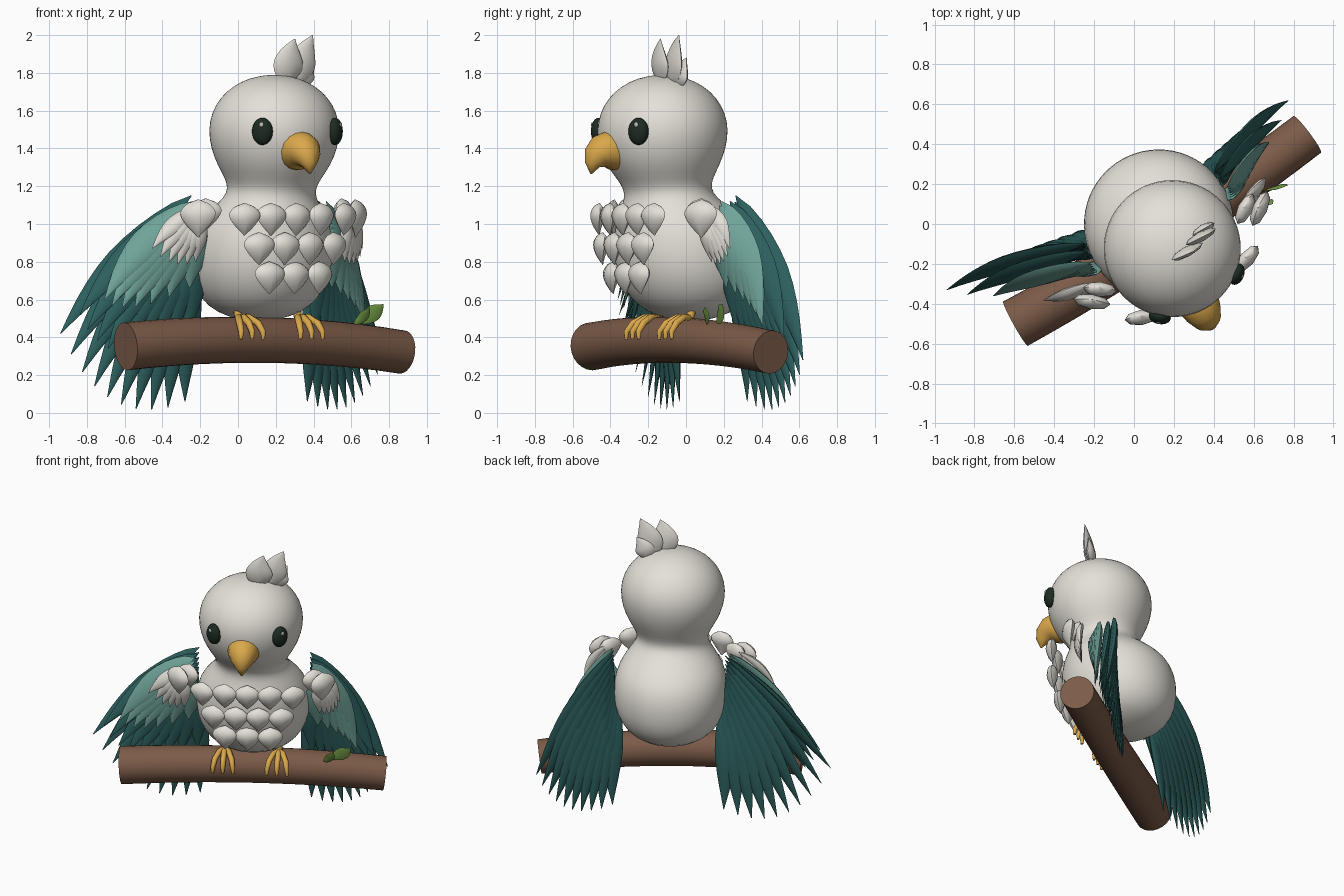
import bpy, bmesh, math
from mathutils import Vector as V, Matrix

cube = bpy.data.objects.get("Cube")
if cube:
    bpy.data.objects.remove(cube, do_unlink=True)

# The bird is built facing -y, then the whole set is turned on its perch
ROOT = Matrix.Translation((0.14, -0.03, 0)) @ Matrix.Rotation(math.radians(29), 4, 'Z')


def material(name, rgb):
    m = bpy.data.materials.new(name)
    m.use_nodes = True
    m.diffuse_color = (*rgb, 1)
    bsdf = next(n for n in m.node_tree.nodes if n.type == 'BSDF_PRINCIPLED')
    bsdf.inputs["Base Color"].default_value = (*rgb, 1)
    bsdf.inputs["Roughness"].default_value = 0.8
    return m


CREAM = material("cream plumage", (0.78, 0.75, 0.69))
DARK = material("dark teal", (0.025, 0.115, 0.11))
LIGHT = material("light teal", (0.16, 0.37, 0.32))
GOLD = material("golden beak", (0.70, 0.39, 0.07))
BLACK = material("eye black", (0.012, 0.024, 0.016))
GLINT = material("eye glint", (0.5, 0.5, 0.48))
WOOD = material("brown wood", (0.20, 0.105, 0.065))
GREEN = material("leaf green", (0.17, 0.32, 0.06))


def finish(name, bm, mat, angle=40):
    bmesh.ops.recalc_face_normals(bm, faces=bm.faces)
    mesh = bpy.data.meshes.new(name)
    bm.to_mesh(mesh)
    bm.free()
    mesh.materials.append(mat)
    ob = bpy.data.objects.new(name, mesh)
    bpy.context.collection.objects.link(ob)
    ob.matrix_world = ROOT
    bpy.ops.object.select_all(action='DESELECT')
    ob.select_set(True)
    bpy.context.view_layer.objects.active = ob
    bpy.ops.object.shade_smooth_by_angle(angle=math.radians(angle))
    return ob


def loft(bm, rings, sides):
    """Skin a list of (centre, axis_a, axis_b) ellipses and cap the ends."""
    loops = []
    for c, a, b in rings:
        angles = [2 * math.pi * k / sides for k in range(sides)]
        loops.append([bm.verts.new(c + a * math.cos(t) + b * math.sin(t)) for t in angles])
    for p, q in zip(loops, loops[1:]):
        for k in range(sides):
            j = (k + 1) % sides
            bm.faces.new((p[k], p[j], q[j], q[k]))
    bm.faces.new(loops[0])
    bm.faces.new(loops[-1])


def tube(bm, points, radii, sides, side_axis=V((1, 0, 0))):
    rings = []
    for i, p in enumerate(points):
        d = (points[min(i + 1, len(points) - 1)] - points[max(i - 1, 0)]).normalized()
        a = (side_axis - d * side_axis.dot(d)).normalized()
        rings.append((p, a * radii[i], d.cross(a) * radii[i]))
    loft(bm, rings, sides)


def bezier(a, b, c, t):
    return a * (1 - t) ** 2 + b * 2 * t * (1 - t) + c * t * t


def feather(bm, base, ctrl, tip, half, thick, normal, peak=0.6, steps=10):
    """Pointed blade along a curve, lens shaped in section."""
    rings = []
    for i in range(steps + 1):
        t = i / steps
        if t < peak:
            w = math.sin(math.pi / 2 * t / peak) ** 0.6
        else:
            w = 1 - ((t - peak) / (1 - peak)) ** 1.5
        w = max(w, 0.03)
        d = ((ctrl - base) * (1 - t) + (tip - ctrl) * t).normalized()
        side = d.cross(normal).normalized()
        rings.append((bezier(base, ctrl, tip, t), side * half * w, side.cross(d) * thick * w))
    loft(bm, rings, 8)


# Body and head: one lathed skin, (height, radius, backward shift)
profile = [(0.485, 0.02, 0.06), (0.492, 0.10, 0.06), (0.53, 0.225, 0.06), (0.60, 0.31, 0.055),
           (0.70, 0.362, 0.045), (0.80, 0.38, 0.033), (0.90, 0.378, 0.025), (1.0, 0.352, 0.008),
           (1.08, 0.295, -0.025), (1.14, 0.243, -0.06), (1.19, 0.233, -0.08), (1.24, 0.255, -0.095),
           (1.31, 0.30, -0.105), (1.40, 0.337, -0.107), (1.50, 0.351, -0.107), (1.59, 0.333, -0.107),
           (1.67, 0.287, -0.107), (1.73, 0.22, -0.107), (1.775, 0.13, -0.107), (1.79, 0.03, -0.107)]
bm = bmesh.new()
loft(bm, [(V((0, y, z)), V((r, 0, 0)), V((0, r, 0))) for z, r, y in profile], 32)
body = finish("body_and_head", bm, CREAM, 80)
body.modifiers.new("Smooth", 'SUBSURF').levels = 1
body.modifiers["Smooth"].render_levels = 1

# Eyes, each with a small glint
for s, label in ((1, "left"), (-1, "right")):
    turn = Matrix.Translation((s * 0.22, -0.375, 1.49)) @ Matrix.Rotation(s * math.radians(39), 4, 'Z')
    for part, mat, at, size in (("eye", BLACK, (0, 0, 0), (0.056, 0.038, 0.072)),
                                ("eye_glint", GLINT, (0, -0.032, 0.035), (0.012, 0.006, 0.013))):
        bm = bmesh.new()
        place = turn @ Matrix.Translation(at) @ Matrix.Diagonal((*size, 1))
        bmesh.ops.create_uvsphere(bm, u_segments=20, v_segments=12, radius=1, matrix=place)
        finish(label + "_" + part, bm, mat, 80)

# Hooked beak
bm = bmesh.new()
path = [(0.35, 1.39), (0.42, 1.39), (0.465, 1.38), (0.50, 1.352), (0.522, 1.315), (0.53, 1.265)]
tube(bm, [V((-0.018, -f, z)) for f, z in path], [0.105, 0.105, 0.094, 0.073, 0.042, 0.004], 16)
finish("beak", bm, GOLD, 60)

# Head crest: three upright blades
bm = bmesh.new()
for base, tip, half in [((0.13, -0.12, 1.73), (0.22, -0.13, 2.0), 0.085),
                        ((0.06, -0.145, 1.74), (0.09, -0.17, 1.98), 0.09),
                        ((0.17, -0.10, 1.72), (0.24, -0.095, 1.88), 0.065)]:
    b, t = V(base), V(tip)
    feather(bm, b, (b + t) / 2 + V((-0.03, 0, 0)), t, half, 0.025, V((0, -1, 0)), 0.45)
finish("crest", bm, CREAM)


def plume(bm, x, f, z, half, height, yaw):
    n = V((math.sin(yaw), -math.cos(yaw), 0))
    c = V((x, -f, z))
    up = V((0, 0, height / 2))
    feather(bm, c + up, c + n * 0.025, c - up, half, 0.038, n, 0.38)


# Chest plumes in three rows
bm = bmesh.new()
for count, z, f in ((5, 1.025, 0.345), (4, 0.87, 0.357), (3, 0.715, 0.328)):
    for i in range(count):
        x = (i - (count - 1) / 2) * 0.15
        plume(bm, x, f - 0.25 * x * x, z, 0.084, 0.172, x * 1.2)
finish("chest_plumes", bm, CREAM)


def feather_fan(name, s, count, roots, tips, bulge, half, mat):
    """Row of tilted feathers whose tips sweep through three points."""
    bm = bmesh.new()
    flip = Matrix.Diagonal((s, 1, 1))
    r0, r1 = map(V, roots)
    a, m, c = map(V, tips)
    for i in range(count):
        t = i / (count - 1)
        root = r0.lerp(r1, t) + V((0, -0.006 * i, 0))
        tip = a * (1 - t) * (1 - 2 * t) + m * 4 * t * (1 - t) + c * t * (2 * t - 1)
        ctrl = (root + tip) / 2 + V(bulge) * (1 - 0.5 * t)
        tilt = V((s * 0.15, -1, 0.9 * (1 - t)))
        feather(bm, flip @ root, flip @ ctrl, flip @ tip, half, 0.024, tilt, 0.5)
    return finish(name, bm, mat)


# Wings: layered fans, the right one spread wider
for s, label, out, lift in ((1, "left", 0.87, 0.28), (-1, "right", 1.09, 0.42)):
    wide = out - 0.87
    feather_fan(label + "_flight_feathers", s, 10, [(0.37, 0.13, 1.15), (0.37, 0.14, 0.85)],
                [(out, 0.26, lift), (0.66 + wide * 0.5, 0.25, 0.04 + wide * 0.1), (0.37, 0.2, 0.06)],
                (0.035, 0.065, 0.05), 0.075, DARK)
    feather_fan(label + "_covert_feathers", s, 9, [(0.38, 0.09, 1.12), (0.37, 0.09, 0.88)],
                [(out - 0.08, 0.19, lift + 0.1), (0.62 + wide * 0.7, 0.17, 0.32), (0.38, 0.13, 0.42)],
                (0.04, 0.05, 0.06), 0.075, DARK)
    feather_fan(label + "_light_feathers", s, 7, [(0.39, 0.03, 1.12), (0.39, 0.0, 0.98)],
                [(out - 0.19, 0.12, lift + 0.18), (0.60 + wide * 0.6, 0.09, 0.56), (0.43, 0.04, 0.66)],
                (0.05, 0.04, 0.08), 0.08, LIGHT)
    feather_fan(label + "_shoulder_feathers", s, 6, [(0.44, -0.06, 1.09), (0.43, -0.08, 1.03)],
                [(0.58 + wide * 0.5, -0.02, 0.87), (0.53 + wide * 0.2, -0.04, 0.79), (0.45, -0.06, 0.80)],
                (0.03, -0.02, 0.03), 0.045, CREAM)
    bm = bmesh.new()
    plume(bm, s * 0.475, 0.135, 1.03, 0.095, 0.2, s * 0.65)
    plume(bm, s * 0.41, 0.10, 1.05, 0.085, 0.17, s * 0.6)
    finish(label + "_shoulder_plumes", bm, CREAM)

    # Foot: short shank, three toes curled over the perch
    bm = bmesh.new()
    ankle = V((s * 0.18, -0.04, 0.505))
    tube(bm, [ankle + V((0, 0.02, 0.08)), ankle], [0.024, 0.022], 8)
    for spread in (-1, 0, 1):
        toe = [ankle + V((spread * k, -f, -d)) for k, f, d in
               ((0, 0, 0), (0.033, 0.06, 0.0), (0.056, 0.115, 0.03), (0.066, 0.15, 0.075), (0.068, 0.15, 0.115))]
        tube(bm, toe, [0.016, 0.019, 0.019, 0.016, 0.009], 8)
    finish(label + "_foot", bm, GOLD, 60)

# Perch: gently arched log
bm = bmesh.new()
a, c = V((-0.87, -0.055, 0.352)), V((0.87, 0.066, 0.322))
mid = V((0, -0.06, 0.435))
steps = 12
tube(bm, [bezier(a, mid, c, i / steps) for i in range(steps + 1)],
     [0.127 - 0.012 * i / steps for i in range(steps + 1)], 24, V((0, 1, 0)))
finish("branch", bm, WOOD)

# Two small leaves on the perch
bm = bmesh.new()
for base, tip, half in [((0.52, -0.07, 0.48), (0.66, -0.11, 0.575), 0.045),
                        ((0.48, -0.11, 0.47), (0.55, -0.155, 0.56), 0.03)]:
    b, t = V(base), V(tip)
    feather(bm, b, (b + t) / 2 + V((0.02, 0, -0.01)), t, half, 0.006, V((0.3, -1, 0.2)), 0.6)
finish("branch_leaves", bm, GREEN)
